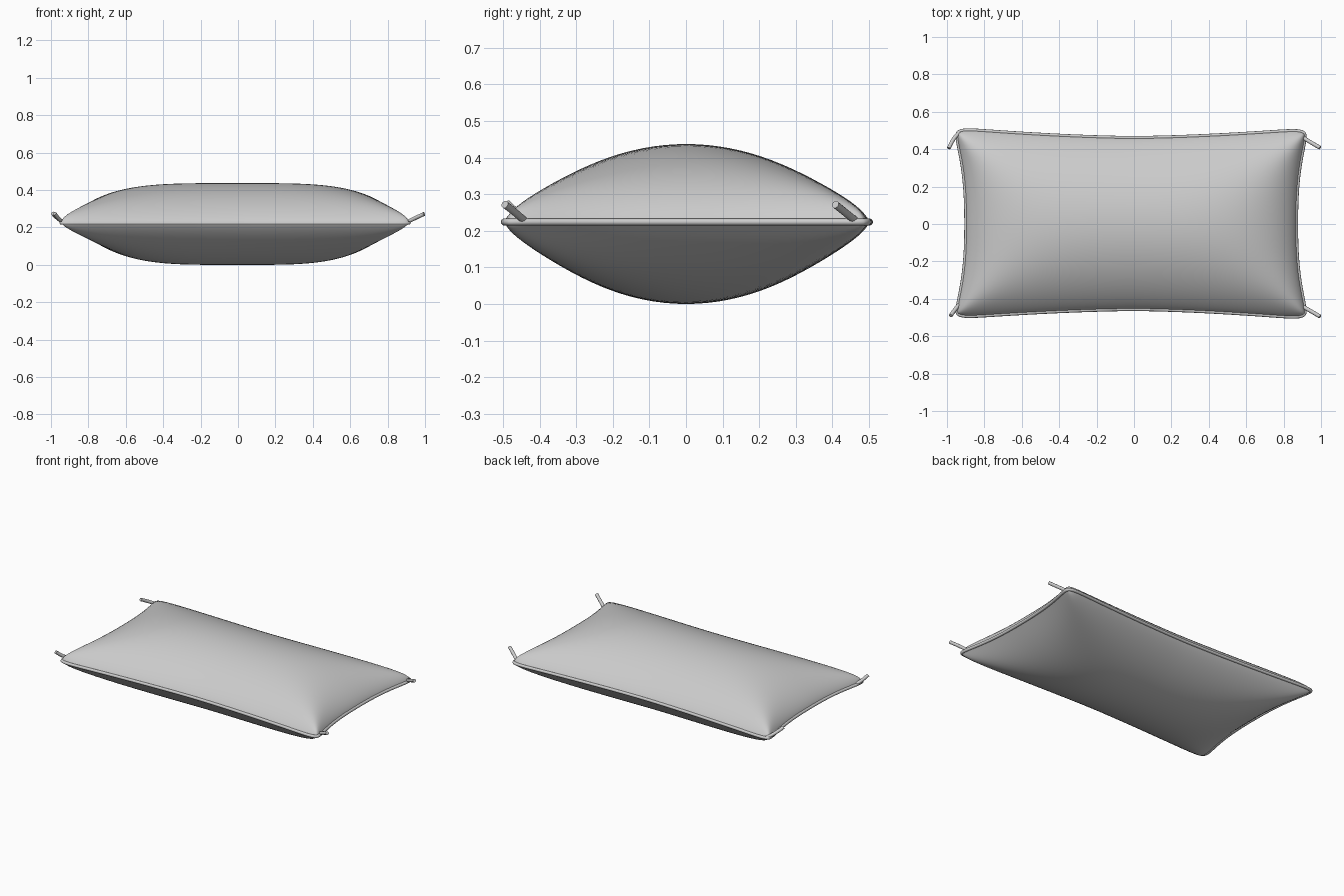
import bpy, bmesh, math

if "Cube" in bpy.data.objects:
    bpy.data.objects.remove(bpy.data.objects["Cube"])

SEAM = 0.224
NU, NV = 72, 48


def sgn(a):
    return (a > 0) - (a < 0)


# Pillow outline: pinched sides, flared and rounded corners
def plan(u, v):
    mid_x, flare_x = (0.868, 0.066) if u > 0 else (0.898, 0.068)
    x = u * (mid_x + flare_x * abs(v) ** 2.5)
    mid_y = 0.461 if v > 0 else 0.456
    flare_y = 0.05 if u * v < 0 else 0.046
    y = v * (mid_y + flare_y * abs(u) ** 1.6)
    cut = 0.024 * abs(u) ** 24 * abs(v) ** 12
    return x - sgn(u) * cut, y - sgn(v) * cut


# Stuffed height: soft minimum of the two profiles gives diagonal corner ridges
def puff(u, v, q, p):
    f = (1 - abs(u) ** 4) ** q
    g = (1 - v * v) ** p
    if f < 1e-4 or g < 1e-4:
        return 0.0
    return (f ** -3 + g ** -3 - 1) ** (-1 / 3)


def spaced(i, n):
    s = 2 * i / n - 1
    if abs(s) == 1:
        return float(s)
    return math.sin(s * math.pi / 2)


def tube(name, points, radius, cyclic=False, smooth=False):
    cu = bpy.data.curves.new(name, 'CURVE')
    cu.dimensions = '3D'
    cu.bevel_depth = radius
    cu.bevel_resolution = 3
    cu.use_fill_caps = True
    sp = cu.splines.new('NURBS' if smooth else 'POLY')
    sp.points.add(len(points) - 1)
    for pt, co in zip(sp.points, points):
        pt.co = (*co, 1)
    sp.use_cyclic_u = cyclic
    if smooth:
        sp.order_u = 3
        sp.use_endpoint_u = True
    ob = bpy.data.objects.new(name, cu)
    bpy.context.collection.objects.link(ob)
    return ob


# Cushion body: top and bottom panels joined at the seam
bm = bmesh.new()
for height, q, p in ((0.213, 0.7, 0.8), (-0.224, 1.05, 0.82)):
    rows = []
    for j in range(NV + 1):
        v = spaced(j, NV)
        row = []
        for i in range(NU + 1):
            u = spaced(i, NU)
            x, y = plan(u, v)
            row.append(bm.verts.new((x, y, SEAM + height * puff(u, v, q, p))))
        rows.append(row)
    for j in range(NV):
        for i in range(NU):
            quad = [rows[j][i], rows[j][i + 1], rows[j + 1][i + 1], rows[j + 1][i]]
            bm.faces.new(quad if height > 0 else quad[::-1])
bmesh.ops.remove_doubles(bm, verts=bm.verts, dist=1e-5)
mesh = bpy.data.meshes.new("cushion")
bm.to_mesh(mesh)
bm.free()
mesh.shade_smooth()
cushion = bpy.data.objects.new("cushion", mesh)
bpy.context.collection.objects.link(cushion)

# Piping around the seam
us = [spaced(i, NU) for i in range(NU)]
vs = [spaced(j, NV) for j in range(NV)]
loop = ([(u, -1) for u in us] + [(1, v) for v in vs]
        + [(-u, 1) for u in us] + [(-1, -v) for v in vs])
tube("seam_piping", [(*plan(u, v), SEAM) for u, v in loop], 0.0095, cyclic=True)

# Short ties at the four corners
ties = {
    "tie_back_right": ((0.90, 0.465, 0.226), (0.945, 0.435, 0.25), (0.995, 0.408, 0.272)),
    "tie_front_right": ((0.90, -0.44, 0.226), (0.945, -0.465, 0.25), (0.995, -0.495, 0.272)),
    "tie_back_left": ((-0.93, 0.49, 0.226), (-0.965, 0.465, 0.245), (-0.99, 0.405, 0.275)),
    "tie_front_left": ((-0.935, -0.43, 0.226), (-0.96, -0.46, 0.245), (-0.98, -0.49, 0.275)),
}
for name, pts in ties.items():
    tube(name, pts, 0.0105, smooth=True)
